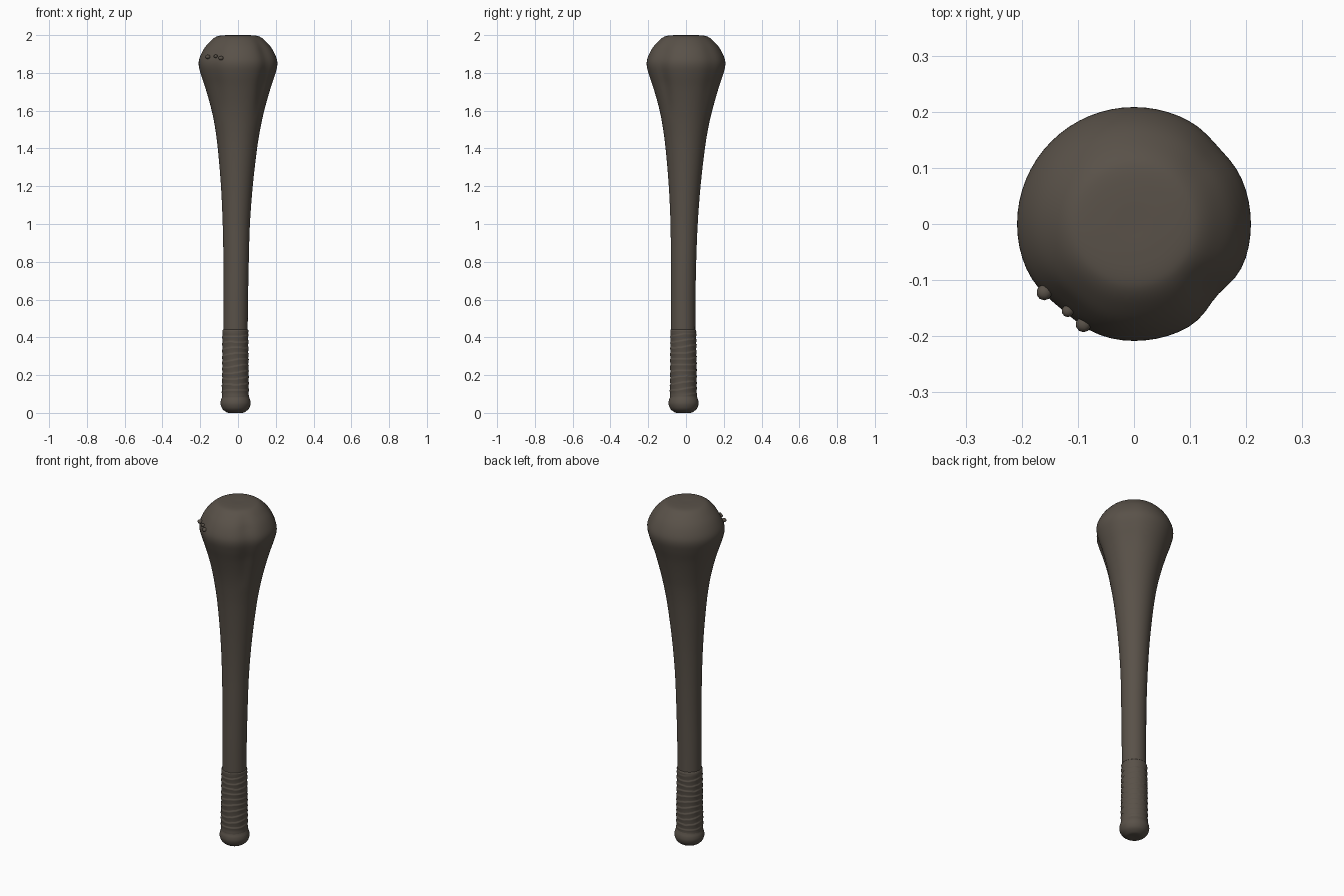
import bpy, bmesh, math
from mathutils import Vector

if "Cube" in bpy.data.objects:
    bpy.data.objects.remove(bpy.data.objects["Cube"])

wood = bpy.data.materials.new("dark_weathered_wood")
wood.diffuse_color = (0.100, 0.083, 0.066, 1)
wood.use_nodes = True
wood.node_tree.nodes["Principled BSDF"].inputs["Base Color"].default_value = wood.diffuse_color
SEG = 64


def finish(bm, name):
    bmesh.ops.recalc_face_normals(bm, faces=bm.faces)
    me = bpy.data.meshes.new(name)
    bm.to_mesh(me)
    bm.free()
    me.materials.append(wood)
    me.polygons.foreach_set("use_smooth", [True] * len(me.polygons))
    ob = bpy.data.objects.new(name, me)
    bpy.context.collection.objects.link(ob)
    return ob


def smooth_rows(rows, n):
    """Catmull-Rom interpolation of (z, radius, cx, cy) stations."""
    p = [Vector(r) for r in rows]
    p = [p[0] * 2 - p[1]] + p + [p[-1] * 2 - p[-2]]
    out = []
    for i in range(1, len(p) - 2):
        a, b, c, d = p[i - 1:i + 3]
        for k in range(n):
            t = k / n
            out.append(0.5 * (2 * b + (c - a) * t + (2 * a - 5 * b + 4 * c - d) * t * t
                              + (3 * b - a - 3 * c + d) * t ** 3))
    return out + [p[-2]]


def lathe(name, rows, shape=lambda z, a: 0.0, cap0=False, cap1=False):
    bm = bmesh.new()
    rings = []
    for z, r, cx, cy in rows:
        ring = []
        for i in range(SEG):
            a = 2 * math.pi * i / SEG
            q = r + shape(z, a)
            ring.append(bm.verts.new((cx + q * math.cos(a), cy + q * math.sin(a), z)))
        rings.append(ring)
    for lo, hi in zip(rings, rings[1:]):
        for i in range(SEG):
            j = (i + 1) % SEG
            bm.faces.new((lo[i], lo[j], hi[j], hi[i]))
    if cap0:
        bm.faces.new(rings[0])
    if cap1:
        bm.faces.new(rings[-1])
    return finish(bm, name)


def dent(a, deg, width):
    d = (a - math.radians(deg) + math.pi) % (2 * math.pi) - math.pi
    return math.exp(-(d / width) ** 2)


def head_shape(z, a):
    # hand-carved flats around the swollen head
    k = max(0.0, min(1.0, (z - 1.55) / 0.2)) * max(0.0, min(1.0, (2.0 - z) / 0.08))
    flats = dent(a, -41, 0.22) * 0.013 + dent(a, 230, 0.3) * 0.009 + dent(a, 42, 0.2) * 0.005
    return k * (0.003 - flats)


# Club body: slim shaft flaring into a rounded head with a flat crown
body = [(0.425, 0.064, -.013, -.015), (0.60, 0.065, -.012, -.015), (0.80, 0.067, -.010, -.013),
        (1.00, 0.072, -.009, -.010), (1.20, 0.084, -.006, -.007), (1.40, 0.104, -.003, -.004),
        (1.52, 0.122, -.001, -.002), (1.62, 0.143, 0, 0), (1.72, 0.170, 0, 0), (1.79, 0.193, 0, 0),
        (1.84, 0.205, 0, 0), (1.88, 0.200, 0, 0), (1.93, 0.176, 0, 0), (1.965, 0.148, 0, 0),
        (1.988, 0.121, 0, 0), (1.997, 0.095, 0, 0), (2.0, 0.05, 0, 0), (2.0, 0.01, 0, 0)]
lathe("club_body", smooth_rows(body, 4), head_shape, cap1=True)


# Grip wrap: overlapping spiral winding with a rolled upper edge
def winding(z, a):
    fade = max(0.0, min(1.0, (0.43 - z) / 0.02, (z - 0.09) / 0.02))
    wobble = 0.12 * math.sin(2 * a + 25 * z)
    u = (z / 0.032 - a / (2 * math.pi) + wobble) % 1.0
    return fade * 0.004 * (u ** 1.5 - 0.5)


grip = [(0.085 + 0.345 * i / 90, 0.0715 - 0.003 * i / 90, -.014, -.014) for i in range(91)]
grip += [(0.436, 0.0685, -.013, -.015), (0.440, 0.0665, -.013, -.015), (0.441, 0.062, -.013, -.015)]
lathe("grip_wrap", grip, winding)

# Pommel: rounded knob at the foot
pommel = [(0.0, 0.01, -.013, -.013), (0.0, 0.036, -.013, -.013), (0.007, 0.053, -.013, -.013),
          (0.022, 0.070, -.013, -.013), (0.045, 0.079, -.013, -.013), (0.065, 0.078, -.013, -.013),
          (0.080, 0.073, -.013, -.013), (0.092, 0.070, -.014, -.014)]
lathe("pommel", smooth_rows(pommel, 4), cap0=True)

# Wood knots: small bumps on the front left of the head
for i, (x, y, z, s) in enumerate([(-.160, -.122, 1.885, .014), (-.090, -.179, 1.878, .014),
                                  (-.118, -.155, 1.888, .011)]):
    bm = bmesh.new()
    bmesh.ops.create_icosphere(bm, subdivisions=2, radius=s)
    bmesh.ops.scale(bm, verts=bm.verts, vec=(1, 1, 0.8))
    bmesh.ops.translate(bm, verts=bm.verts, vec=(x, y, z))
    finish(bm, f"wood_knot_{i + 1}")
